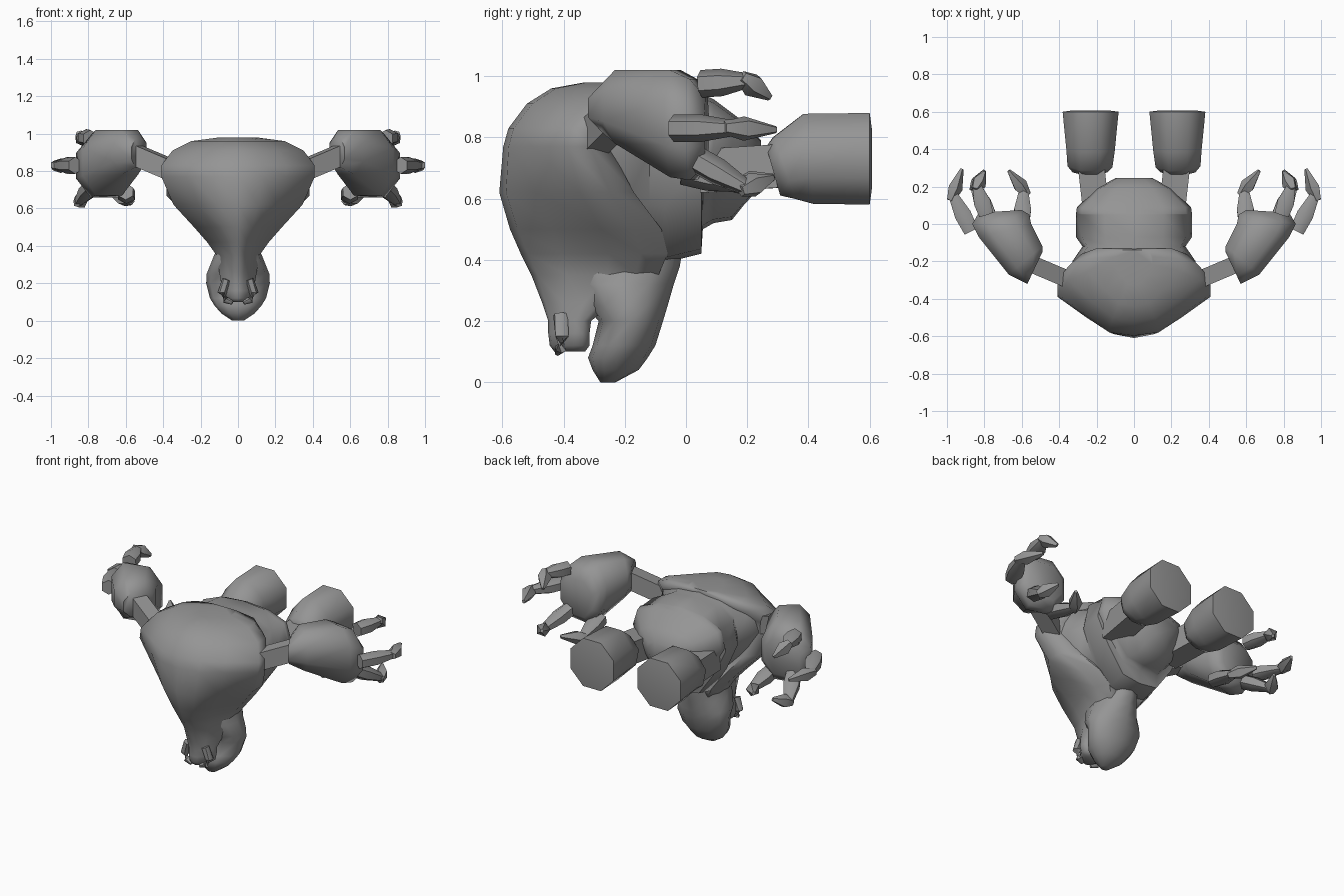
import bpy, bmesh, math
from mathutils import Vector

if "Cube" in bpy.data.objects:
    bpy.data.objects.remove(bpy.data.objects["Cube"])

# Dark grey finish shared by every part
grey = bpy.data.materials.new("dark_grey")
grey.diffuse_color = (.3, .3, .3, 1)
grey.use_nodes = True
grey.node_tree.nodes["Principled BSDF"].inputs["Base Color"].default_value = grey.diffuse_color


def loft(name, rings, angle=60):
    """Skin a list of equal-length closed rings and cap both ends."""
    bm = bmesh.new()
    vs = [[bm.verts.new(p) for p in r] for r in rings]
    n = len(vs[0])
    for a, b in zip(vs, vs[1:]):
        for i in range(n):
            j = (i + 1) % n
            bm.faces.new((a[i], a[j], b[j], b[i]))
    bm.faces.new(vs[0])
    bm.faces.new(vs[-1])
    bmesh.ops.recalc_face_normals(bm, faces=bm.faces)
    me = bpy.data.meshes.new(name)
    bm.to_mesh(me)
    bm.free()
    me.materials.append(grey)
    ob = bpy.data.objects.new(name, me)
    bpy.context.collection.objects.link(ob)
    bpy.ops.object.select_all(action='DESELECT')
    ob.select_set(True)
    bpy.context.view_layer.objects.active = ob
    bpy.ops.object.shade_smooth_by_angle(angle=math.radians(angle))
    return ob


def pair(name, rings, angle=60):
    """Left and right copies mirrored across x."""
    for side, s in (("right", 1), ("left", -1)):
        loft(f"{name}_{side}", [[(p[0] * s, p[1], p[2]) for p in r] for r in rings], angle)


def closed(half):
    """Mirror an open half profile (first and last points on the centre line)."""
    return half + [(-x, y) for x, y in reversed(half[1:-1])]


def tube(path, n=6):
    """Rings along a path of (point, radius across, radius up)."""
    pts = [Vector(p[0]) for p in path]
    rings = []
    for i, (c, ru, rv) in enumerate(path):
        d = (pts[min(i + 1, len(pts) - 1)] - pts[max(i - 1, 0)]).normalized()
        u = d.cross(Vector((0, 0, 1))).normalized()
        v = u.cross(d)
        rings.append([pts[i] + u * ru * math.cos(t) + v * rv * math.sin(t)
                      for t in [math.tau * (k + 0.5) / n for k in range(n)]])
    return rings


# Broad shouldered front, narrowing down to the snout: z, half width, front y, back y
front = closed([(0, 0), (.32, .05), (.62, .28), (1, .6), (1, .82), (.8, 1), (0, 1)])
hood = [(.98, .1, -.33, -.14), (.96, .25, -.44, -.13), (.91, .35, -.52, -.16),
        (.83, .41, -.58, -.24), (.77, .41, -.597, -.25), (.62, .345, -.61, -.17),
        (.5, .235, -.575, -.08), (.42, .165, -.54, -.06), (.35, .115, -.505, -.09),
        (.26, .1, -.47, -.24), (.2, .09, -.45, -.31), (.16, .09, -.45, -.315),
        (.12, .08, -.445, -.315), (.1, .05, -.43, -.33)]
loft("shoulders_and_snout",
     [[(x * w, a + (b - a) * y, z) for x, y in front] for z, w, a, b in hood])

# Banded torso: y, half width, bottom z, top z
belly = closed([(0, 0), (.4, .03), (.75, .32), (1, .62), (.9, .86), (.5, .97), (0, 1)])
torso = [(-.36, .33, .42, .97), (-.2, .33, .4, .972), (-.12, .275, .4, .965),
         (-.07, .31, .39, .96), (.05, .31, .42, .945), (.055, .31, .5, .94),
         (.09, .305, .52, .925), (.15, .24, .53, .88), (.19, .2, .58, .85), (.245, .1, .64, .79)]
loft("torso", [[(x * w, y, a + (b - a) * z) for x, z in belly] for y, w, a, b in torso])

# Heavy rounded jaw: z, half width, front y, back y
jaw = [(.5, .09, -.36, .0), (.38, .115, -.38, -.02), (.32, .14, -.37, -.04), (.25, .168, -.33, -.06),
       (.2, .17, -.285, -.075), (.12, .15, -.305, -.1), (.08, .125, -.32, -.125),
       (.04, .09, -.305, -.155), (0, .03, -.28, -.23)]
loft("jaw", [[(w * math.sin(math.tau * k / 12), (a + b) / 2 + (b - a) / 2 * math.cos(math.tau * k / 12), z)
              for k in range(12)] for z, w, a, b in jaw])

# Small curled mouth prongs beside the snout
pair("mouth_prong", tube([((.06, -.41, .22), .025, .025), ((.085, -.405, .15), .025, .025),
                          ((.065, -.41, .11), .02, .02), ((.03, -.42, .095), .01, .01)]))

# Square upper arms
pair("upper_arm", tube([((.32, -.31, .79), .065, .075), ((.58, -.2, .9), .065, .075)], 4), 30)

# Forearms widening into the palm: inner xy, outer xy, bottom z, top z
block = [(0, .3), (.25, 0), (.75, 0), (1, .3), (1, .72), (.75, 1), (.25, 1), (0, .72)]
forearm = [((.49, -.15), (.57, -.32), .82, .97), ((.49, -.12), (.67, -.27), .78, 1.02),
           ((.55, 0), (.83, -.07), .67, 1.02), ((.56, .05), (.865, .0), .66, .99),
           ((.6, .075), (.83, .06), .71, .93)]
pair("forearm", [[(a[0] + (b[0] - a[0]) * u, a[1] + (b[1] - a[1]) * u, lo + (hi - lo) * v)
                  for u, v in block] for a, b, lo, hi in forearm])

# Four two-jointed claws on each hand: root, knuckle, tip
claws = [((.79, .05, .975), (.84, .2, .985), (.80, .275, .93)),
         ((.87, -.04, .83), (.97, .16, .83), (.92, .295, .825)),
         ((.77, .03, .73), (.85, .2, .635), (.80, .285, .67)),
         ((.60, -.01, .69), (.59, .18, .645), (.67, .285, .67))]
for i, (root, knuckle, tip) in enumerate(claws):
    r, k, t = Vector(root), Vector(knuckle), Vector(tip)
    pair(f"finger_{i + 1}", tube([(r, .045, .045), (r.lerp(k, .45), .052, .045), (k, .028, .025)]))
    s = k + (k - t) * .25
    pair(f"claw_{i + 1}", tube([(s, .022, .022), (k.lerp(t, .25), .042, .042), (t, .01, .012)], 5))

# Legs stretched out behind, thin thighs and heavy blunt shins
pair("thigh", tube([((.2, .05, .69), .1, .1), ((.235, .36, .71), .1, .1)], 4), 30)
pair("shin", tube([((.235, .285, .69), .1, .09), ((.235, .32, .70), .13, .115),
                   ((.232, .40, .73), .14, .16), ((.232, .6, .73), .162, .162),
                   ((.232, .608, .73), .1, .1)], 8))
